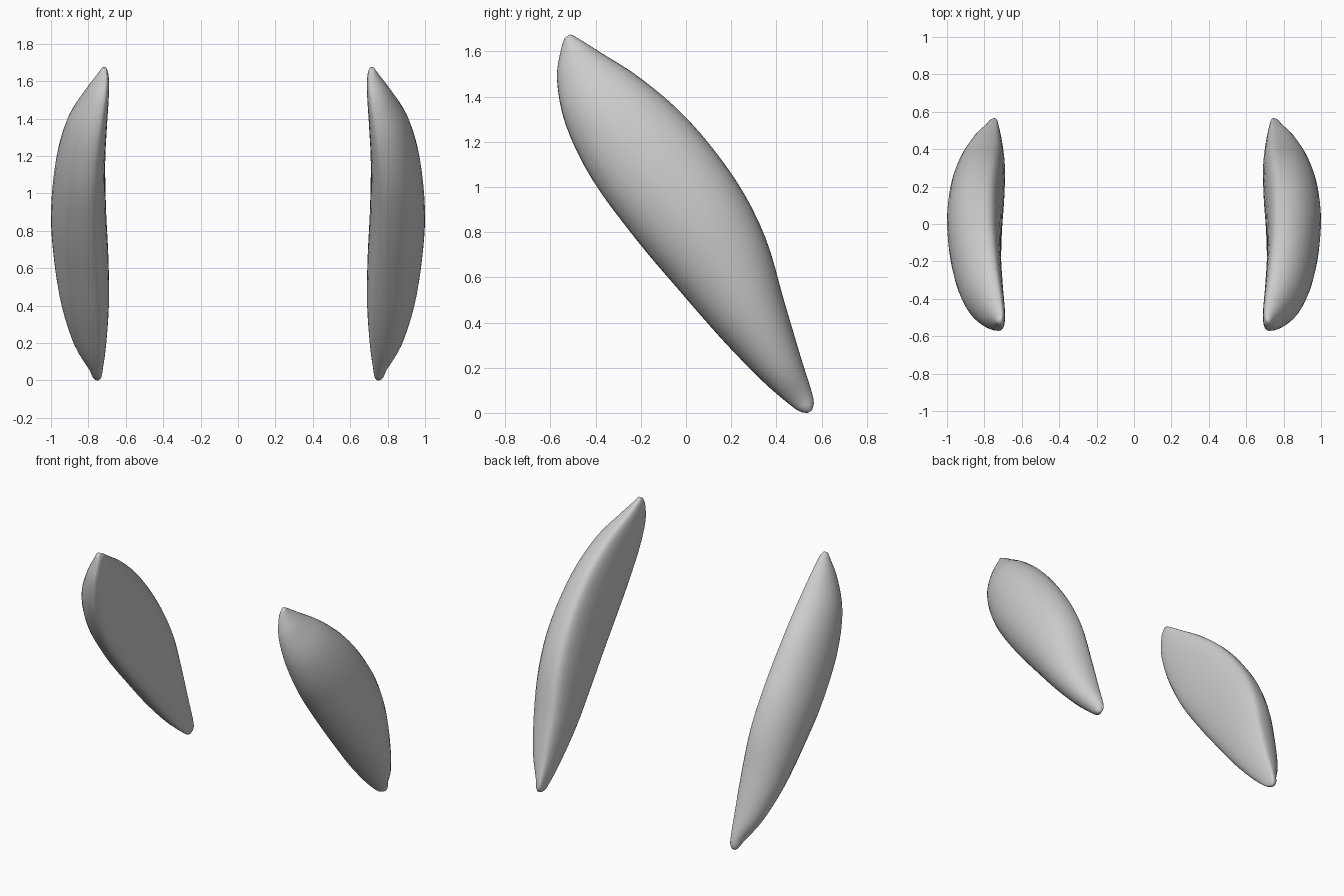
import bpy
import bmesh
import math
from mathutils import Vector

cube = bpy.data.objects.get("Cube")
if cube:
    bpy.data.objects.remove(cube, do_unlink=True)

grey = bpy.data.materials.new("plain_grey")
grey.use_nodes = True
grey.diffuse_color = (0.6, 0.6, 0.6, 1)
grey.node_tree.nodes["Principled BSDF"].inputs["Base Color"].default_value = grey.diffuse_color

# Slanted long axis, running from the high front tip to the low rear tip
TOP = Vector((0, -0.52, 1.67))
ALONG = Vector((0, 1.06, -1.67)).normalized()
ACROSS = Vector((0, -ALONG.z, ALONG.y))
SIDES = 32
STEPS = 4

# Stations: distance along axis, lower edge, upper edge, inner x, outer x
STATIONS = [Vector(row) for row in (
    (0, -0.02, 0.01, 0.705, 0.73),
    (0.04, -0.067, 0.033, 0.692, 0.755),
    (0.14, -0.149, 0.08, 0.69, 0.82),
    (0.33, -0.223, 0.168, 0.7, 0.915),
    (0.6, -0.253, 0.248, 0.71, 0.975),
    (0.93, -0.23, 0.282, 0.705, 1),
    (1.22, -0.19, 0.257, 0.693, 0.985),
    (1.5, -0.147, 0.177, 0.69, 0.945),
    (1.75, -0.095, 0.106, 0.705, 0.875),
    (1.9, -0.05, 0.066, 0.722, 0.8),
    (1.955, -0.026, 0.045, 0.73, 0.78),
    (1.978, 0, 0.02, 0.745, 0.765),
)]


def smooth_stations():
    """Catmull-Rom curve through the stations."""
    last = len(STATIONS) - 1
    for i in range(last):
        a, b = STATIONS[max(i - 1, 0)], STATIONS[i]
        c, d = STATIONS[i + 1], STATIONS[min(i + 2, last)]
        for k in range(STEPS):
            t = k / STEPS
            yield (b * 2 + (c - a) * t + (a * 2 - b * 5 + c * 4 - d) * t ** 2
                   + (b * 3 - a - c * 3 + d) * t ** 3) / 2
    yield STATIONS[last]


def section(bm, station, side):
    """Rounded section: fuller outer side, flatter inner side."""
    s, low, high, inner, outer = station
    edge_x = inner + (outer - inner) * 0.3
    ring = []
    for k in range(SIDES):
        angle = math.tau * k / SIDES
        sine, cosine = math.sin(angle), math.cos(angle)
        w = (low + high) / 2 + cosine * (high - low) / 2
        if sine > 0:
            x = edge_x + (outer - edge_x) * sine ** 0.95
        else:
            x = edge_x - (edge_x - inner) * abs(sine) ** 0.75
        point = TOP + ALONG * s + ACROSS * w
        ring.append(bm.verts.new((side * x, point.y, point.z)))
    return ring


def build_blade(name, side):
    bm = bmesh.new()
    rings = [section(bm, station, side) for station in smooth_stations()]
    for first, second in zip(rings, rings[1:]):
        for k in range(SIDES):
            n = (k + 1) % SIDES
            bm.faces.new((first[k], first[n], second[n], second[k]))
    # Close both tips
    for ring in (rings[0], rings[-1]):
        bm.faces.new(ring)
    bmesh.ops.recalc_face_normals(bm, faces=bm.faces)
    mesh = bpy.data.meshes.new(name)
    bm.to_mesh(mesh)
    bm.free()
    mesh.materials.append(grey)
    mesh.shade_smooth()
    blade = bpy.data.objects.new(name, mesh)
    bpy.context.collection.objects.link(blade)


build_blade("left_curved_blade", 1)
build_blade("right_curved_blade", -1)
